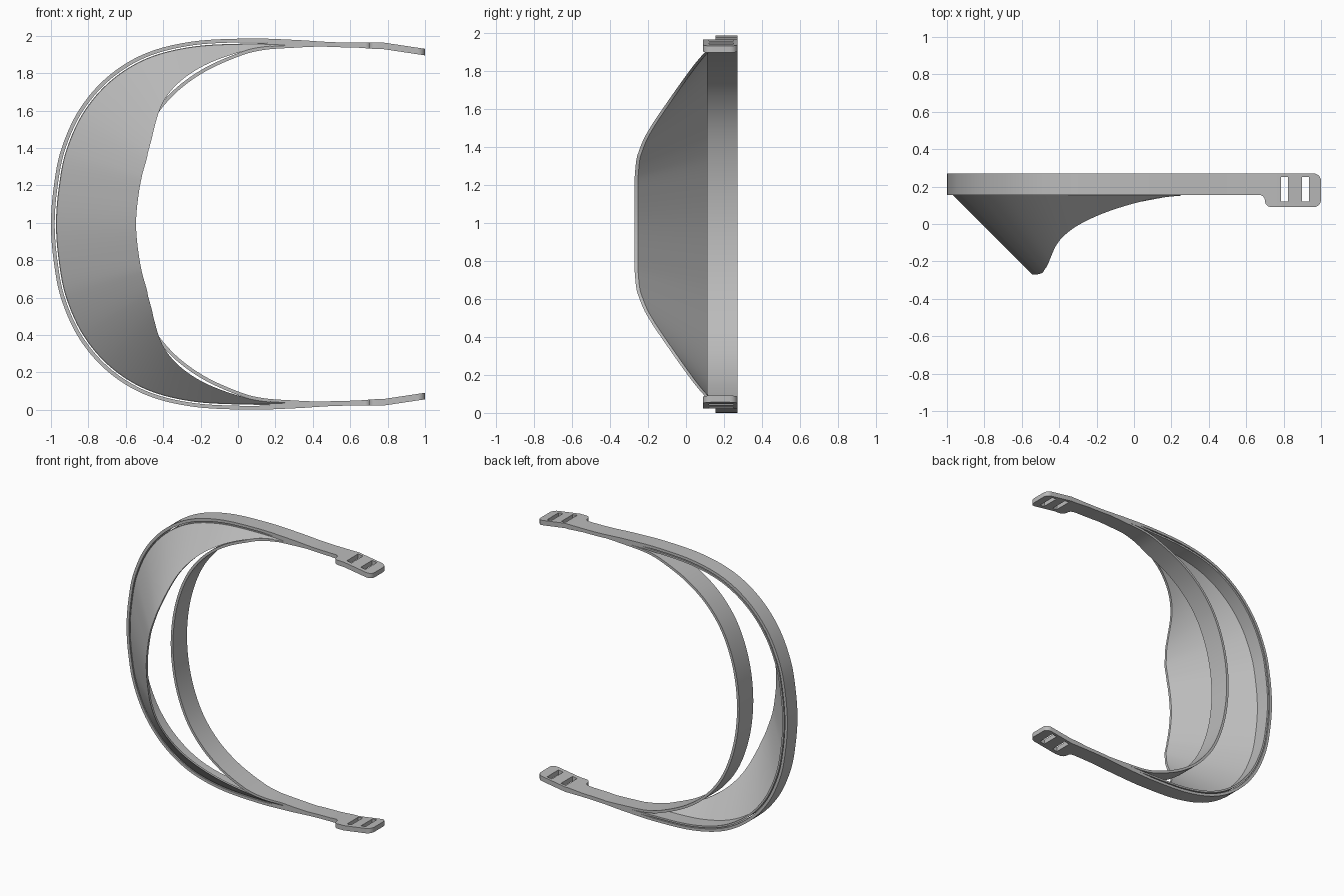
import bpy, bmesh, math
from mathutils import Vector

cube = bpy.data.objects.get("Cube")
if cube:
    bpy.data.objects.remove(cube)

grey = bpy.data.materials.new("plain grey")
grey.use_nodes = True
COLOUR = (0.5, 0.5, 0.5, 1)
grey.diffuse_color = COLOUR
grey.node_tree.nodes["Principled BSDF"].inputs["Base Color"].default_value = COLOUR

MID = 0.993              # height of the symmetry plane
BACK, FRONT = 0.27, 0.155  # depth range of the main band


def lerp(a, b, t):
    return a + (b - a) * max(0.0, min(1.0, t))


def finish(bm, name):
    bmesh.ops.recalc_face_normals(bm, faces=bm.faces)
    mesh = bpy.data.meshes.new(name)
    bm.to_mesh(mesh)
    bm.free()
    mesh.materials.append(grey)
    obj = bpy.data.objects.new(name, mesh)
    bpy.context.collection.objects.link(obj)
    bpy.ops.object.select_all(action="DESELECT")
    obj.select_set(True)
    bpy.context.view_layer.objects.active = obj
    bpy.ops.object.shade_smooth_by_angle(angle=math.radians(30))
    return obj


def smooth_path(half, steps=10):
    """Mirror a half path (x, height, extra) and run a smooth curve through it."""
    pts = [Vector(p) for p in half]
    pts += [Vector((p.x, -p.y, p.z)) for p in reversed(pts[:-1])]
    ext = [2 * pts[0] - pts[1]] + pts + [2 * pts[-1] - pts[-2]]
    out = []
    for a, b, c, d in zip(ext, ext[1:], ext[2:], ext[3:]):
        for i in range(steps):
            t = i / steps
            out.append(0.5 * (2 * b + (c - a) * t + (2 * a - 5 * b + 4 * c - d) * t ** 2
                              + (3 * b - a - 3 * c + d) * t ** 3))
    return out + [pts[-1]]


def with_normals(path):
    """Pair each path point with its inward normal."""
    out = []
    for i, p in enumerate(path):
        d = path[min(i + 1, len(path) - 1)] - path[max(i - 1, 0)]
        out.append((p, Vector((-d.y, d.x)).normalized()))
    return out


def loft(name, path, section):
    """Sweep a section of (inward depth, y) corners along the path."""
    bm = bmesh.new()
    rings = []
    for p, n in path:
        rings.append([bm.verts.new((p.x + n.x * d, y, MID + p.y + n.y * d))
                      for d, y in section(p)])
    for r, s in zip(rings, rings[1:]):
        k = len(r)
        for i in range(k):
            bm.faces.new((r[i], r[(i + 1) % k], s[(i + 1) % k], s[i]))
    bm.faces.new(rings[0])
    bm.faces.new(rings[-1])
    return finish(bm, name)


def strip(d0, d1, y0, y1):
    return [(d0, y0), (d1, y0), (d1, y1), (d0, y1)]


# Outer path: x, height from the middle, reach of the visor
main = with_normals(smooth_path([
    (0.7, 0.969, 0), (0.5, 0.973, 0), (0.3, 0.985, 0), (0.05, 0.992, 0.032),
    (-0.25, 0.975, 0.125), (-0.5, 0.91, 0.24), (-0.7, 0.785, 0.35),
    (-0.85, 0.61, 0.405), (-0.945, 0.4, 0.424), (-0.985, 0.2, 0.425), (-1, 0, 0.425)]))


def spread(p):
    return (0.42 - p.x) / 0.35


# Outer band
loft("outer_band", main,
     lambda p: strip(0, lerp(0.026, 0.02, spread(p)), FRONT, BACK))

# Inner rim, separated from the band by a narrow slot
loft("inner_rim", [q for q in main if q[0].x < 0.48],
     lambda p: strip(lerp(0.01, 0.027, spread(p)), lerp(0.024, 0.04, spread(p)), FRONT, BACK))

# Sloping visor, tapering away towards both ends
WALL = 0.018
loft("visor", [q for q in main if q[0].x < 0.28 and q[0].z > 0.002],
     lambda p: [(0.03, FRONT), (0.03 + p.z, FRONT - p.z),
                (0.03 + p.z, FRONT - p.z + WALL), (0.03, FRONT + WALL)])

# Forehead strap
strap = with_normals(smooth_path([
    (0.46, 0.962, 0), (0.3, 0.957, 0), (0.13, 0.947, 0), (0, 0.914, 0), (-0.2, 0.822, 0),
    (-0.37, 0.69, 0), (-0.5, 0.51, 0), (-0.585, 0.27, 0), (-0.615, 0, 0)]))
loft("forehead_strap", strap,
     lambda p: strip(0, lerp(0.012, 0.018, spread(p)),
                     lerp(0.11, FRONT, (p.x + 0.02) / 0.25), BACK))


# End tabs with two slots, bent inwards
def arc(cx, cy, r, a0, a1, n=6):
    return [(cx + r * math.cos(math.radians(a0 + (a1 - a0) * i / n)),
             cy + r * math.sin(math.radians(a0 + (a1 - a0) * i / n))) for i in range(n + 1)]


def tab(name, side):
    bm = bmesh.new()
    outline = ([(0.62, BACK), (0.62, FRONT)] + arc(0.67, 0.125, 0.03, 90, 0)
               + arc(0.735, 0.125, 0.035, 180, 270) + arc(0.96, 0.13, 0.04, -90, 0)
               + arc(0.96, 0.23, 0.04, 0, 90))
    slots = [[(x, 0.12), (x + 0.038, 0.12), (x + 0.038, 0.25), (x, 0.25)]
             for x in (0.786, 0.898)]
    edges = []
    for loop in [outline] + slots:
        vs = [bm.verts.new((x, y, 0)) for x, y in loop]
        edges += [bm.edges.new((vs[i - 1], vs[i])) for i in range(len(vs))]
    bmesh.ops.triangle_fill(bm, edges=edges, use_beauty=True)
    ext = bmesh.ops.extrude_face_region(bm, geom=bm.faces[:])
    for v in ext["geom"]:
        if isinstance(v, bmesh.types.BMVert):
            v.co.z = 1
    for x in (0.75, 0.78):
        bmesh.ops.bisect_plane(bm, geom=bm.verts[:] + bm.edges[:] + bm.faces[:],
                               plane_co=(x, 0, 0), plane_no=(1, 0, 0))
    for v in bm.verts:
        thick = lerp(0.025, 0.035, (v.co.x - 0.62) / 0.13)
        top = 0.97 - 0.15 * max(0, v.co.x - 0.78)
        v.co.z = MID + side * (top - thick * v.co.z)
    return finish(bm, name)


tab("upper_tab", 1)
tab("lower_tab", -1)
